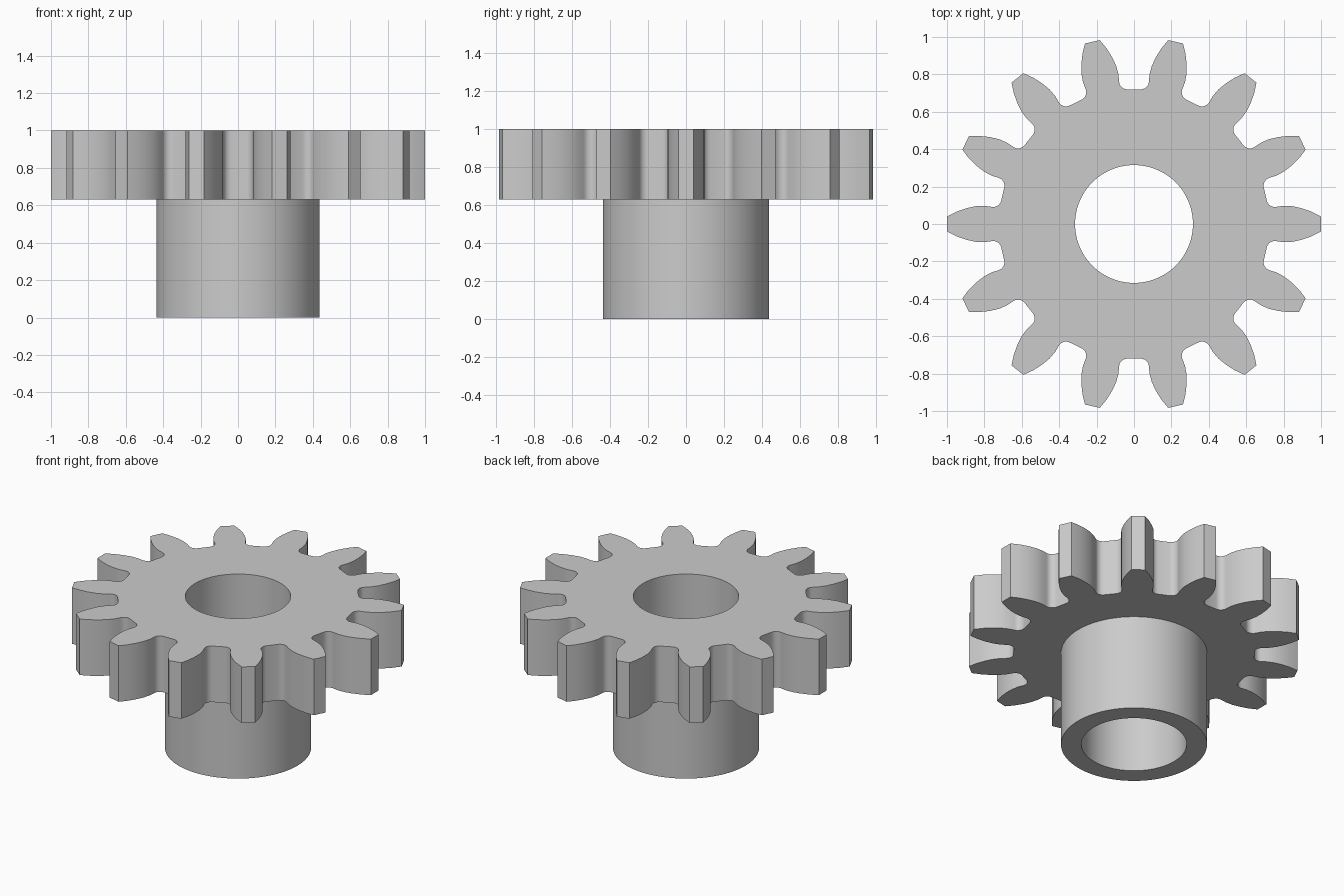
import bpy, bmesh
from math import sin, cos, pi, radians
from mathutils import Matrix, Vector

cube = bpy.data.objects.get("Cube")
if cube:
    bpy.data.objects.remove(cube, do_unlink=True)

TEETH = 14
SEGMENTS = 96
BORE_R, HUB_R = 0.315, 0.437
GEAR_Z, TOP_Z = 0.63, 1.0

# Material
grey = bpy.data.materials.new("plain grey")
grey.use_nodes = True
colour = (0.6, 0.6, 0.6, 1)
grey.diffuse_color = colour
grey.node_tree.nodes["Principled BSDF"].inputs["Base Color"].default_value = colour


def circle(radius):
    return [Vector((radius * cos(2 * pi * i / SEGMENTS), radius * sin(2 * pi * i / SEGMENTS)))
            for i in range(SEGMENTS)]


def gear_outline():
    """Half a tooth gap (root fillet, then flank), mirrored and repeated."""
    fillet = [Vector((0.036 + 0.044 * sin(a), 0.764 - 0.044 * cos(a)))
              for a in (pi / 2 * i / 6 for i in range(7))]
    flank = [Vector(p) for p in ((0.083, 0.80), (0.095, 0.845), (0.117, 0.892),
                                 (0.147, 0.940), (0.183, 0.983))]
    half = fillet + flank
    gap = half[::-1] + [Vector((-p.x, p.y)) for p in half]
    return [Matrix.Rotation(2 * pi * t / TEETH, 2) @ p for t in range(TEETH) for p in gap]


bm = bmesh.new()


def ring(points, z):
    verts = [bm.verts.new((p.x, p.y, z)) for p in points]
    return [bm.edges.new((v, verts[(i + 1) % len(verts)])) for i, v in enumerate(verts)]


def wall(a, b):
    for e, f in zip(a, b):
        bm.faces.new((*e.verts, *reversed(f.verts)))


def cap(outer, inner):
    bmesh.ops.triangle_fill(bm, edges=outer + inner, use_beauty=True)


# Rings of the toothed wheel, hub and bore
outline = gear_outline()
gear_top, gear_bottom = ring(outline, TOP_Z), ring(outline, GEAR_Z)
hub_top, hub_bottom = ring(circle(HUB_R), GEAR_Z), ring(circle(HUB_R), 0)
bore_top, bore_bottom = ring(circle(BORE_R), TOP_Z), ring(circle(BORE_R), 0)

# Flat annular faces and upright walls
cap(gear_top, bore_top)
cap(gear_bottom, hub_top)
cap(hub_bottom, bore_bottom)
wall(gear_top, gear_bottom)
wall(hub_top, hub_bottom)
wall(bore_top, bore_bottom)
bmesh.ops.recalc_face_normals(bm, faces=bm.faces)

mesh = bpy.data.meshes.new("pinion_gear")
bm.to_mesh(mesh)
bm.free()
mesh.materials.append(grey)
gear = bpy.data.objects.new("pinion_gear", mesh)
bpy.context.collection.objects.link(gear)

# Smooth flanks and cylinders, crisp rims and tooth tips
bpy.ops.object.select_all(action='DESELECT')
gear.select_set(True)
bpy.context.view_layer.objects.active = gear
bpy.ops.object.shade_smooth_by_angle(angle=radians(30))
